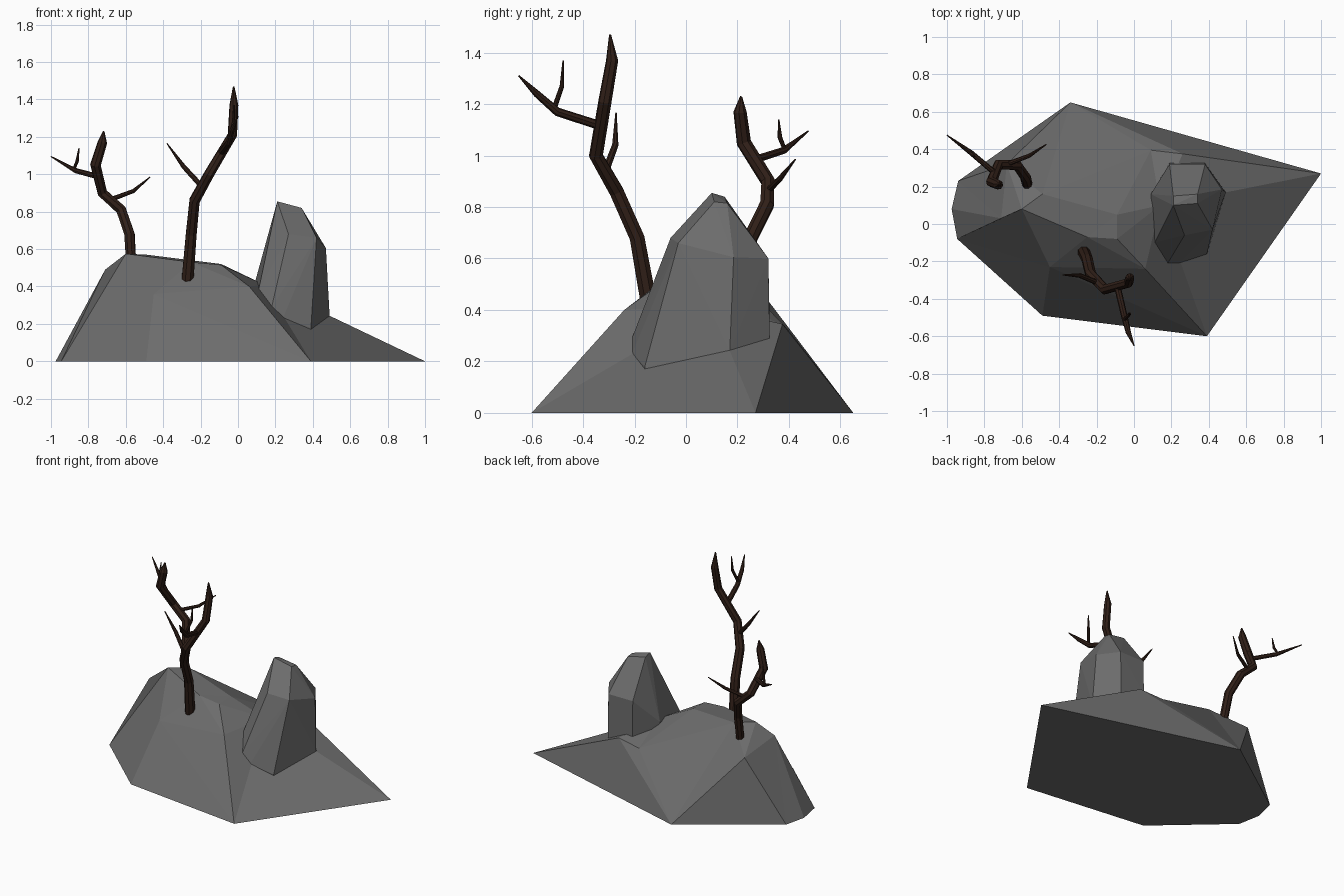
import bpy, bmesh
from mathutils import Vector, geometry

if "Cube" in bpy.data.objects:
    bpy.data.objects.remove(bpy.data.objects["Cube"])


def material(name, r, g, b):
    m = bpy.data.materials.new(name)
    m.diffuse_color = (r, g, b, 1)
    m.use_nodes = True
    m.node_tree.nodes["Principled BSDF"].inputs["Base Color"].default_value = m.diffuse_color
    return m


bark = material("bark", 0.03, 0.014, 0.009)
stone = material("stone", 0.15, 0.15, 0.15)


def finish(name, bm):
    bmesh.ops.recalc_face_normals(bm, faces=bm.faces)
    me = bpy.data.meshes.new(name)
    bm.to_mesh(me)
    bm.free()
    me.materials.append(stone)
    ob = bpy.data.objects.new(name, me)
    bpy.context.collection.objects.link(ob)


def mound(name, rim, peaks, creases):
    """Faceted mound: rim corners on the ground, peaks above, triangulated in plan."""
    pts = [(x, y, 0) for x, y in rim] + peaks
    n = len(rim)
    edges = [(i, (i + 1) % n) for i in range(n)] + creases
    res = geometry.delaunay_2d_cdt([Vector(p[:2]) for p in pts], edges, [], 0, 1e-5)
    source = [o[0] for o in res[3]]
    bm = bmesh.new()
    vs = [bm.verts.new(p) for p in pts]
    for f in res[2]:
        bm.faces.new([vs[source[i]] for i in f])
    bm.faces.new(vs[:n])
    finish(name, bm)


def rock(name, points):
    """Faceted boulder: convex hull around a few corner points."""
    bm = bmesh.new()
    for p in points:
        bm.verts.new(p)
    hull = bmesh.ops.convex_hull(bm, input=bm.verts)
    loose = {v for v in hull["geom_interior"] + hull["geom_unused"]
             if isinstance(v, bmesh.types.BMVert) and v.is_valid}
    bmesh.ops.delete(bm, geom=list(loose), context='VERTS')
    finish(name, bm)


def tree(name, limbs):
    """Bare tree: each limb is a list of (x, y, z, radius)."""
    cu = bpy.data.curves.new(name, 'CURVE')
    cu.dimensions = '3D'
    cu.bevel_depth = 1
    cu.bevel_resolution = 2
    cu.use_fill_caps = True
    for limb in limbs:
        sp = cu.splines.new('POLY')
        sp.use_smooth = False
        sp.points.add(len(limb) - 1)
        for pt, (x, y, z, r) in zip(sp.points, limb):
            pt.co = (x, y, z, 1)
            pt.radius = r
    cu.materials.append(bark)
    ob = bpy.data.objects.new(name, cu)
    bpy.context.collection.objects.link(ob)
    bpy.ops.object.select_all(action='DESELECT')
    ob.select_set(True)
    bpy.context.view_layer.objects.active = ob
    bpy.ops.object.convert(target='MESH')


# Wide base boulder (rim corners are 0-6, peaks 7-18)
mound("base_boulder",
      [(1, .27), (.39, -.6), (-.49, -.49), (-.945, -.08),
       (-.975, .08), (-.94, .23), (-.34, .65)],
      [(-.68, .32, .435), (-.71, .03, .49), (-.6, .08, .575), (-.49, .16, .57),
       (-.09, .05, .52), (-.25, -.07, .53), (-.09, -.08, .515), (.06, -.24, .4),
       (-.45, -.23, .36), (.09, .395, .325), (.14, .1, .41), (.26, .375, .345)],
      [(1, 17), (1, 14), (14, 13), (14, 17), (18, 6), (16, 18), (18, 0), (17, 0),
       (6, 16), (6, 7), (6, 10), (10, 16), (3, 9), (2, 15), (1, 15), (15, 14),
       (7, 5), (9, 15), (15, 12), (16, 11), (8, 9), (15, 3)])

# Standing stone, its foot sunk into the base
foot = [(.38, .325, .29), (.49, .17, .24), (.39, -.16, .18), (.24, -.21, .23),
        (.18, -.21, .29), (.11, -.1, .38), (.09, .16, .42), (.19, .325, .35)]
rock("standing_stone", foot + [(x, y, .12) for x, y, z in foot] + [
    (.21, .1, .855), (.21, .15, .84), (.34, .11, .82), (.34, .16, .815),
    (.27, -.06, .68), (.42, -.03, .66), (.47, .185, .605),
    (.38, .32, .6), (.19, .32, .6)])

# Front tree: trunk, long branch with twig, short branch
tree("front_tree", [
    [(-.27, -.145, .43, .034), (-.25, -.19, .68, .031), (-.232, -.27, .86, .030),
     (-.155, -.35, 1.0, .028), (-.03, -.315, 1.21, .026), (-.022, -.287, 1.37, .024),
     (-.023, -.295, 1.47, .004)],
    [(-.09, -.33, 1.115, .018), (-.05, -.5, 1.17, .017), (-.03, -.58, 1.24, .014),
     (0, -.65, 1.31, .003)],
    [(-.05, -.51, 1.19, .01), (-.025, -.482, 1.27, .009), (-.02, -.477, 1.37, .003)],
    [(-.18, -.32, .92, .015), (-.29, -.275, 1.04, .013), (-.38, -.272, 1.165, .003)]])

# Back tree: trunk, long branch with twig, short branch
tree("back_tree", [
    [(-.57, .21, .5, .028), (-.58, .25, .68, .029), (-.625, .315, .81, .029),
     (-.725, .318, .9, .028), (-.762, .225, 1.05, .029), (-.725, .21, 1.17, .026),
     (-.718, .214, 1.23, .004)],
    [(-.74, .27, .985, .015), (-.87, .38, 1.02, .014), (-1, .475, 1.095, .003)],
    [(-.88, .385, 1.02, .008), (-.86, .365, 1.07, .009), (-.85, .36, 1.14, .003)],
    [(-.68, .32, .865, .013), (-.56, .365, .91, .011), (-.47, .425, .985, .003)]])
